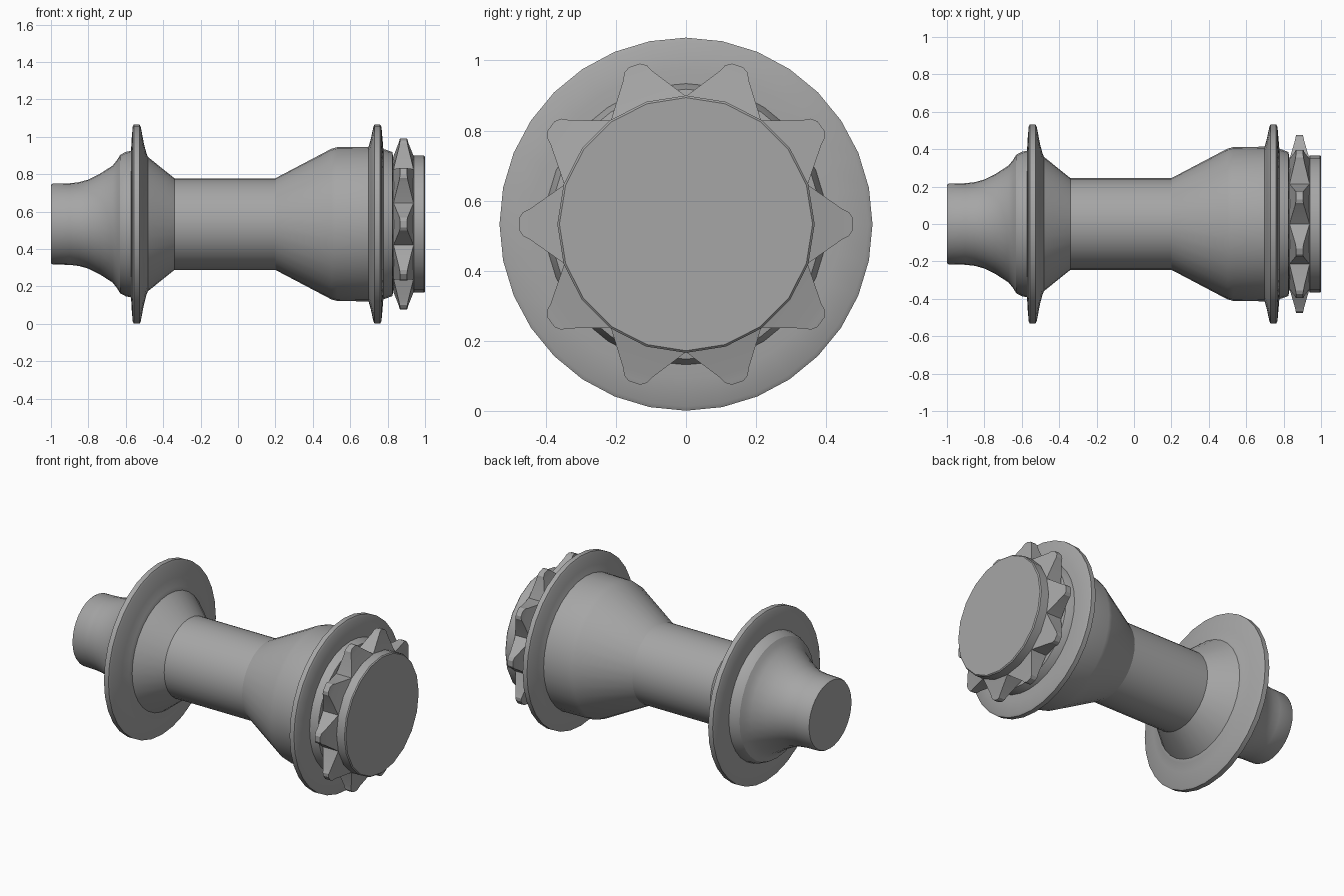
import bpy
import bmesh
from math import cos, sin, pi, radians
from mathutils import Matrix, Vector

cube = bpy.data.objects.get("Cube")
if cube:
    bpy.data.objects.remove(cube, do_unlink=True)

AXIS_Z = 0.533  # height of the axle line

# Single metal colour
grey = bpy.data.materials.new("grey metal")
grey.use_nodes = True
colour = (0.38, 0.38, 0.38, 1)
grey.diffuse_color = colour
grey.node_tree.nodes["Principled BSDF"].inputs["Base Color"].default_value = colour


def finish(name, bm, angle):
    bmesh.ops.recalc_face_normals(bm, faces=bm.faces)
    mesh = bpy.data.meshes.new(name)
    bm.to_mesh(mesh)
    bm.free()
    mesh.materials.append(grey)
    obj = bpy.data.objects.new(name, mesh)
    obj.location.z = AXIS_Z
    bpy.context.collection.objects.link(obj)
    bpy.ops.object.select_all(action="DESELECT")
    obj.select_set(True)
    bpy.context.view_layer.objects.active = obj
    bpy.ops.object.shade_smooth_by_angle(angle=radians(angle))
    return obj


def skin(bm, rings):
    """Join matching loops of vertices and cap both ends."""
    for a, b in zip(rings, rings[1:]):
        n = len(a)
        for i in range(n):
            j = (i + 1) % n
            bm.faces.new((a[i], a[j], b[j], b[i]))
    bm.faces.new(rings[0])
    bm.faces.new(rings[-1])


def lathe(name, profile, sides, angle=26):
    """Turn (x, radius) points around the axle."""
    bm = bmesh.new()
    rings = []
    for x, r in profile:
        turns = [2 * pi * i / sides for i in range(sides)]
        rings.append([bm.verts.new((x, r * cos(t), r * sin(t))) for t in turns])
    skin(bm, rings)
    return finish(name, bm, angle)


# Flared end on the right side
lathe("end_flare", [
    (-1, 0.21), (-0.99, 0.216), (-0.9, 0.218), (-0.85, 0.224), (-0.8, 0.238),
    (-0.74, 0.268), (-0.67, 0.313), (-0.645, 0.345), (-0.63, 0.37),
    (-0.6, 0.386), (-0.56, 0.394)], 32, 30)

# Spoke flange with its sloped inner face
lathe("right_flange", [
    (-0.572, 0.37), (-0.57, 0.44), (-0.563, 0.52), (-0.557, 0.532),
    (-0.526, 0.532), (-0.52, 0.52), (-0.503, 0.43), (-0.49, 0.38),
    (-0.482, 0.36)], 32, 40)

# Central tube with a cone at each end
lathe("hub_barrel", [
    (-0.54, 0.4), (-0.484, 0.361), (-0.34, 0.245), (0.2, 0.245),
    (0.5, 0.403), (0.53, 0.411), (0.73, 0.414)], 32)

lathe("left_flange", [
    (0.692, 0.4), (0.7, 0.42), (0.71, 0.455), (0.724, 0.52), (0.73, 0.532),
    (0.76, 0.532), (0.767, 0.52), (0.774, 0.44), (0.778, 0.39)], 32, 40)

# Shoulder between flange and toothed ring
lathe("shoulder", [(0.76, 0.405), (0.79, 0.398), (0.825, 0.385), (0.83, 0.36)], 32)

# Core and round end cap
lathe("end_cap", [(0.82, 0.355), (0.935, 0.355), (0.94, 0.367), (0.994, 0.367),
                  (1, 0.361)], 20)

# Ring of ten wedge teeth: (radius, half width, half thickness)
bm = bmesh.new()
levels = [(0.345, 0.114, 0.054), (0.445, 0.044, 0.025),
          (0.465, 0.034, 0.021), (0.476, 0.017, 0.018)]
corners = [(-1, -1), (1, -1), (1, 1), (-1, 1)]
for k in range(10):
    spin = Matrix.Rotation(2 * pi * k / 10, 3, "X")
    rings = []
    for r, w, d in levels:
        rings.append([bm.verts.new(spin @ Vector((0.885 + sx * d, r, sy * w)))
                      for sx, sy in corners])
    skin(bm, rings)
finish("toothed_ring", bm, 20)
